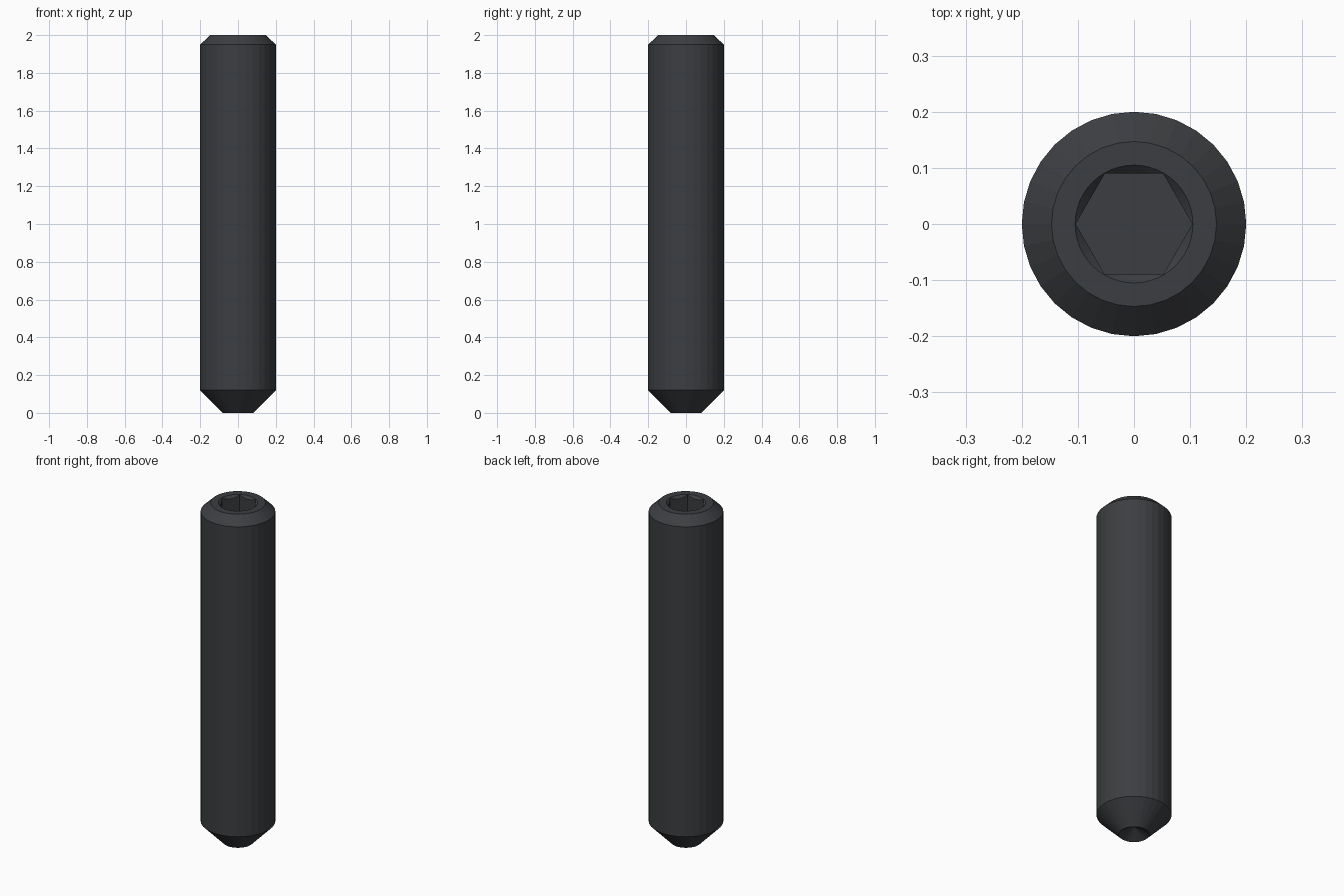
import bpy, bmesh, math

if "Cube" in bpy.data.objects:
    bpy.data.objects.remove(bpy.data.objects["Cube"])


def lathe(name, profile, segments):
    """Solid of revolution about z; end points with radius 0 become poles."""
    bm = bmesh.new()
    rings = []
    for r, z in profile:
        n = 1 if r == 0 else segments
        rings.append([bm.verts.new((r * math.cos(2 * math.pi * i / segments),
                                    r * math.sin(2 * math.pi * i / segments), z))
                      for i in range(n)])
    for a, b in zip(rings, rings[1:]):
        if len(a) == len(b) == 1:
            continue
        for i in range(segments):
            j = (i + 1) % segments
            corners = [a[i % len(a)], a[j % len(a)], b[j % len(b)], b[i % len(b)]]
            bm.faces.new(list(dict.fromkeys(corners)))
    for ring in (rings[0], rings[-1]):
        if len(ring) > 1:
            bm.faces.new(ring)
    bmesh.ops.recalc_face_normals(bm, faces=bm.faces)
    mesh = bpy.data.meshes.new(name)
    bm.to_mesh(mesh)
    bm.free()
    obj = bpy.data.objects.new(name, mesh)
    bpy.context.collection.objects.link(obj)
    return obj


# Screw shank: conical cup at the tip, tapered point, chamfered top
screw = lathe("set_screw", [(0, 0.046), (0.082, 0), (0.2, 0.12),
                            (0.2, 1.95), (0.147, 2)], 32)

# Hex socket and its countersink
hex_r = 0.09 / math.cos(math.pi / 6)
cutters = [
    lathe("hex_socket_cutter", [(hex_r, 1.66), (hex_r, 2.1)], 6),
    lathe("countersink_cutter", [(0.055, 1.95), (0.155, 2.05)], 48),
]
for cutter in cutters:
    mod = screw.modifiers.new(cutter.name, 'BOOLEAN')
    mod.operation = 'DIFFERENCE'
    mod.solver = 'EXACT'
    mod.object = cutter

# Apply the cuts and remove the cutters
bpy.context.view_layer.objects.active = screw
screw.select_set(True)
for cutter in cutters:
    bpy.ops.object.modifier_apply(modifier=cutter.name)
    bpy.data.objects.remove(cutter)

# Dark steel
steel = bpy.data.materials.new("dark_steel")
steel.diffuse_color = (0.045, 0.048, 0.053, 1)
steel.use_nodes = True
steel.node_tree.nodes["Principled BSDF"].inputs["Base Color"].default_value = steel.diffuse_color
screw.data.materials.clear()
screw.data.materials.append(steel)
